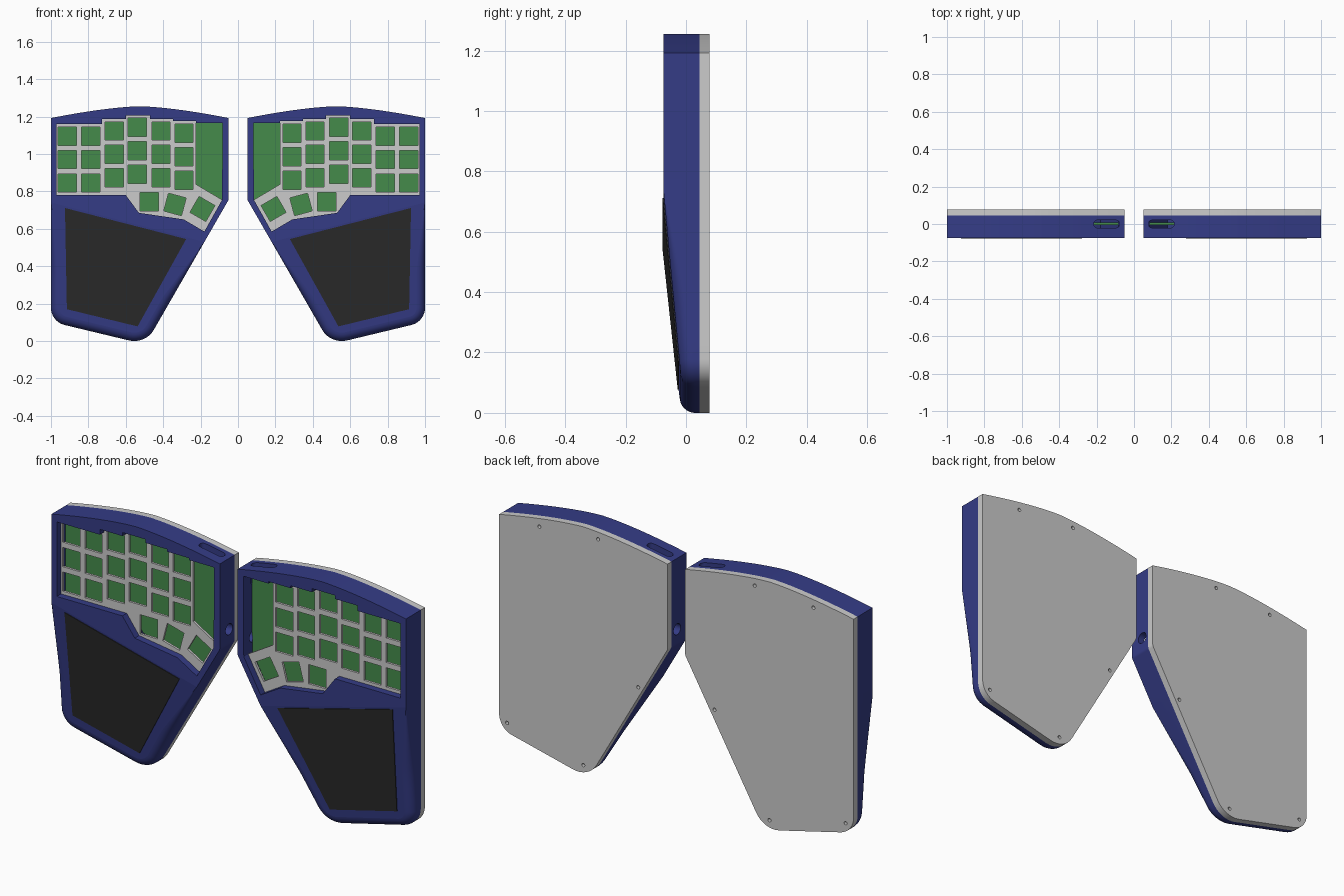
import bpy, bmesh
from math import sin, cos, tan, pi, radians
from mathutils import Vector, Matrix

if "Cube" in bpy.data.objects:
    bpy.data.objects.remove(bpy.data.objects["Cube"])

FRONT, SEAM, BACK = -0.075, 0.045, 0.078


def material(name, rgb):
    m = bpy.data.materials.new(name)
    m.diffuse_color = (*rgb, 1)
    m.use_nodes = True
    m.node_tree.nodes["Principled BSDF"].inputs["Base Color"].default_value = m.diffuse_color
    return m


BLUE = material("blue_shell", (0.035, 0.045, 0.24))
GREEN = material("green_board", (0.06, 0.26, 0.07))
BLACK = material("black_pad", (0.024, 0.024, 0.024))


def below(p):
    """Distance of a point below the slanted crease where the palm slope starts."""
    return (0.483 + 0.258 * p[0] - p[1]) * 0.968


def front_y(p):
    return FRONT + 0.098 * max(0, below(p))


def fillet(corners, steps=8):
    """Round polygon corners given as (a, b, radius)."""
    out = []
    for i, (a, b, r) in enumerate(corners):
        p = Vector((a, b))
        if r == 0:
            out.append(p)
            continue
        u = (Vector(corners[i - 1][:2]) - p).normalized()
        v = (Vector(corners[(i + 1) % len(corners)][:2]) - p).normalized()
        half = u.angle(v) / 2
        c = p + (u + v).normalized() * (r / sin(half))
        s, e = p + u * (r / tan(half)) - c, p + v * (r / tan(half)) - c
        ang = s.angle_signed(e)
        for k in range(steps + 1):
            out.append(c + Matrix.Rotation(-ang * k / steps, 2) @ s)
    return out


def densify(pts, step=0.06):
    out = []
    for i, p in enumerate(pts):
        q = pts[(i + 1) % len(pts)]
        n = max(1, int((q - p).length / step))
        out += [p.lerp(q, k / n) for k in range(n)]
    return out


def to_object(name, bm, mat=None):
    bmesh.ops.remove_doubles(bm, verts=bm.verts, dist=1e-5)
    bmesh.ops.recalc_face_normals(bm, faces=bm.faces)
    me = bpy.data.meshes.new(name)
    bm.to_mesh(me)
    bm.free()
    ob = bpy.data.objects.new(name, me)
    bpy.context.collection.objects.link(ob)
    if mat:
        me.materials.append(mat)
    return ob


def prism(name, polys, d0, d1, mat=None, orient=lambda a, b, d: (a, d, b)):
    """Extrude one or more polygons; depths may be functions of the point."""
    bm = bmesh.new()
    for pts in polys:
        rings = [[bm.verts.new(orient(p[0], p[1], d(p) if callable(d) else d)) for p in pts]
                 for d in (d0, d1)]
        for r in rings:
            bm.faces.new(r)
        for i in range(len(pts)):
            bm.faces.new((rings[0][i - 1], rings[0][i], rings[1][i], rings[1][i - 1]))
    return to_object(name, bm, mat)


def finish(ob, cutters=()):
    """Cut, mirror to the other hand, and smooth only the curved faces."""
    for c in cutters:
        c.hide_render = True
        m = ob.modifiers.new("cut", 'BOOLEAN')
        m.operation, m.solver, m.object = 'DIFFERENCE', 'EXACT', c
    m = ob.modifiers.new("other_hand", 'MIRROR')
    m.use_mirror_merge = False
    bpy.ops.object.select_all(action='DESELECT')
    ob.select_set(True)
    bpy.context.view_layer.objects.active = ob
    bpy.ops.object.convert(target='MESH')
    bpy.ops.object.shade_smooth_by_angle(angle=radians(25))
    for f in ob.data.polygons:
        if f.area > 0.03:
            f.use_smooth = False
    for c in cutters:
        bpy.data.objects.remove(c)


# Case outline of the right hand: arched top, slanted inner side, rounded palm end
arch = [(0.05 + 0.95 * k / 24, 1.192 + 0.063 * (1 - abs(k / 12 - 1) ** 1.5), 0) for k in range(25)]
HINGE_R, HINGE_L = (1.0, 0.741, 0), (0.1798, 0.5294, 0)
outline = fillet(arch + [HINGE_R, (1.0, 0.103, 0.095), (0.495, -0.018, 0.12), HINGE_L, (0.05, 0.755, 0.03)])
outline = densify(outline)
N = len(outline)

# Blue shell: side wall, fading front round-over, flat key area and sloped palm area
bm = bmesh.new()
rings = [[bm.verts.new((p.x, SEAM, p.y)) for p in outline]]
for k in range(8):
    a = k / 7 * pi / 2
    ring = []
    for i, p in enumerate(outline):
        t = (outline[(i + 1) % N] - outline[i - 1]).normalized()
        r = 0.045 * min(1, max(0, below(p)) / 0.35)
        q = p + Vector((t.y, -t.x)) * r * (1 - cos(a))
        ring.append(bm.verts.new((q.x, front_y(q) + r * (1 - sin(a)), q.y)))
    rings.append(ring)
for lo, hi in zip(rings, rings[1:]):
    for i in range(N):
        bm.faces.new((lo[i - 1], lo[i], hi[i], hi[i - 1]))
bm.faces.new(rings[0])
h0, h1 = (min(range(N), key=lambda i: (outline[i] - Vector(h[:2])).length) for h in (HINGE_R, HINGE_L))
last = rings[-1]
bm.faces.new(last[h0:h1 + 1])
bm.faces.new(last[h1:] + last[:h0 + 1])
shell = to_object("case_shell", bm, BLUE)

# Key opening with stepped top, port slot and side jack hole
steps_top = [(0.225, 1.165), (0.225, 1.175), (0.348, 1.175), (0.348, 1.187), (0.47, 1.187), (0.47, 1.205),
             (0.60, 1.205), (0.60, 1.187), (0.727, 1.187), (0.727, 1.16), (0.97, 1.16)]
bottom = [(0.97, 0.78), (0.60, 0.78), (0.53, 0.685), (0.29, 0.65), (0.18, 0.585), (0.085, 0.755)]
opening = [(0.083, 1.165)] + steps_top + bottom
window = prism("window_cutter", [opening], -0.3, 0.2)
slot = prism("slot_cutter", [fillet([(0.078, -0.021, 0.02), (0.215, -0.021, 0.02), (0.215, 0.021, 0.02),
             (0.078, 0.021, 0.02)])], 1.1, 1.4, orient=lambda a, b, d: (a, b, d))
jack = prism("jack_cutter", [[(0.028 * cos(k * pi / 16), 0.83 + 0.028 * sin(k * pi / 16)) for k in range(32)]],
             -0.05, 0.13, orient=lambda a, b, d: (d, a, b))
finish(shell, [window, slot, jack])

# Switch plate with square key holes
keys = [(x, z - 0.125 * row, 0) for x, z in ((0.913, 1.095), (0.787, 1.095), (0.661, 1.123),
        (0.538, 1.142), (0.412, 1.123), (0.289, 1.11)) for row in range(3)]
keys += [(0.475, 0.744, 0), (0.337, 0.73, 15), (0.19, 0.706, 30)]
squares = [[Vector((x, z)) + Matrix.Rotation(radians(r), 2) @ Vector((sx, sz)) * 0.049
            for sx, sz in ((-1, -1), (1, -1), (1, 1), (-1, 1))] for x, z, r in keys]
plate = prism("switch_plate", [steps_top[1:] + bottom + [(0.225, 0.838)]], -0.04, -0.028)
finish(plate, [prism("key_cutter", squares, -0.1, 0.1)])

# Circuit board under the plate
finish(prism("circuit_board", [opening], -0.006, 0.008, GREEN))

# Palm pad lying on the slope
pad = [(0.925, 0.711), (0.277, 0.545), (0.537, 0.078), (0.915, 0.17)]
finish(prism("palm_pad", [pad], lambda p: front_y(p) - 0.004, lambda p: front_y(p) + 0.006, BLACK))

# Grey base plate with screw holes
base = prism("base_plate", [outline], SEAM, BACK)
screws = [[(x + 0.009 * cos(k * pi / 6), z + 0.009 * sin(k * pi / 6)) for k in range(12)]
          for x, z in ((0.773, 1.19), (0.442, 1.214), (0.215, 0.52), (0.955, 0.14), (0.525, 0.04))]
finish(base, [prism("screw_cutter", screws, 0.058, 0.2)])
